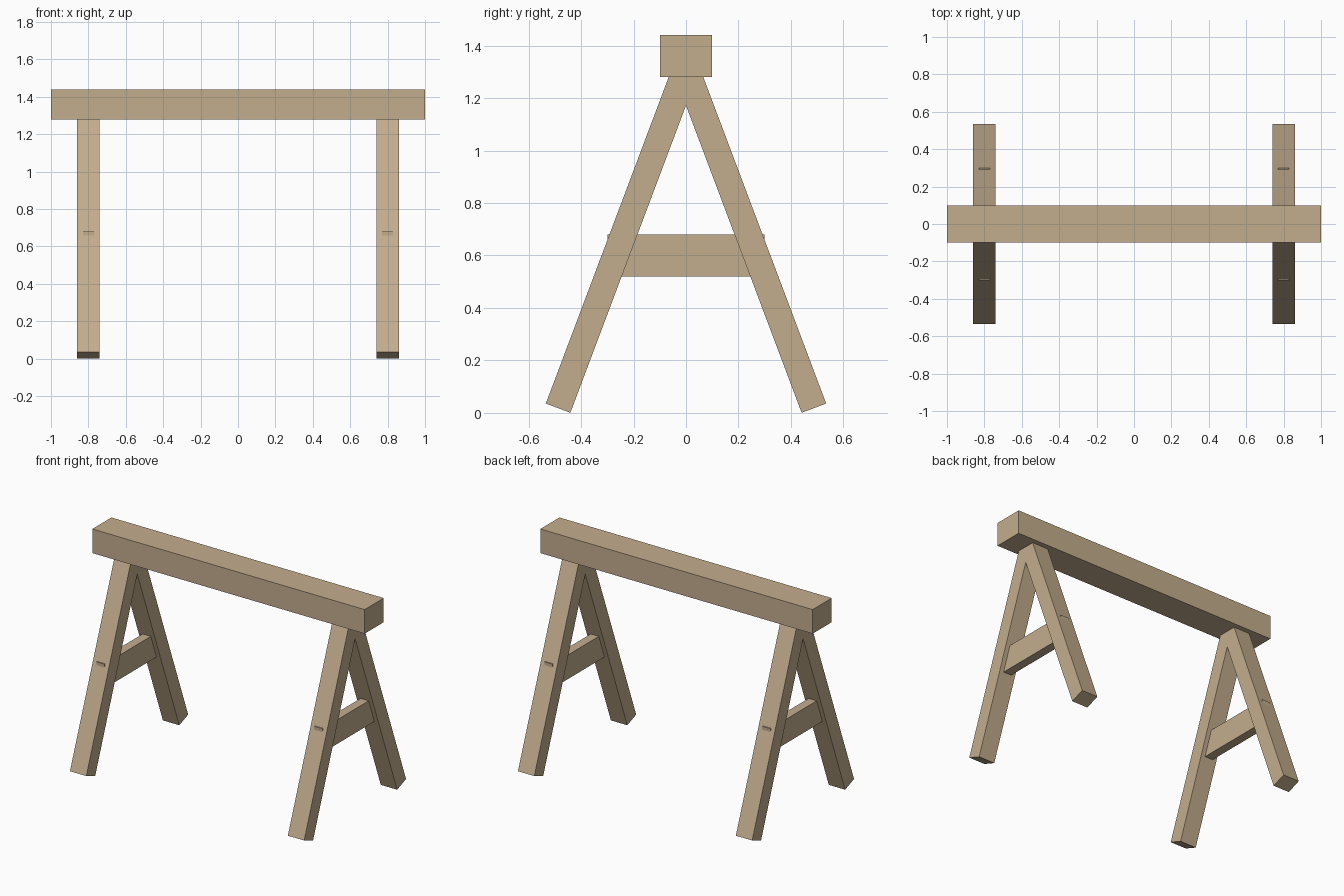
import bpy
import math
from mathutils import Matrix, Vector

if "Cube" in bpy.data.objects:
    bpy.data.objects.remove(bpy.data.objects["Cube"])

wood = bpy.data.materials.new("wood")
wood.diffuse_color = (0.55, 0.42, 0.27, 1)
wood.use_nodes = True
wood.node_tree.nodes["Principled BSDF"].inputs["Base Color"].default_value = wood.diffuse_color


def board(name, size, center, tilt=0.0):
    """Rectangular timber, tilted about the x axis."""
    bpy.ops.mesh.primitive_cube_add(size=1, location=center, rotation=(tilt, 0, 0))
    obj = bpy.context.object
    obj.name = name
    obj.data.transform(Matrix.Diagonal((*size, 1)))
    obj.data.materials.append(wood)
    return obj


# Top beam
board("top_beam", (2.0, 0.2, 0.16), (0, 0, 1.36))

# Splayed legs: tops run up into the beam
ANGLE = 0.36
LENGTH = 1.4
for x, end in ((-0.8, "left"), (0.8, "right")):
    for side, face in ((-1, "front"), (1, "back")):
        foot = Vector((x, side * 0.4876, 0.018))
        axis = Vector((0, -side * math.sin(ANGLE), math.cos(ANGLE)))
        board(f"{face}_{end}_leg", (0.12, 0.1, LENGTH),
              foot + axis * LENGTH / 2, side * ANGLE)

    # Cross brace, its upper corners poking through the legs
    board(f"{end}_brace", (0.06, 0.6, 0.16), (x, 0, 0.6))
